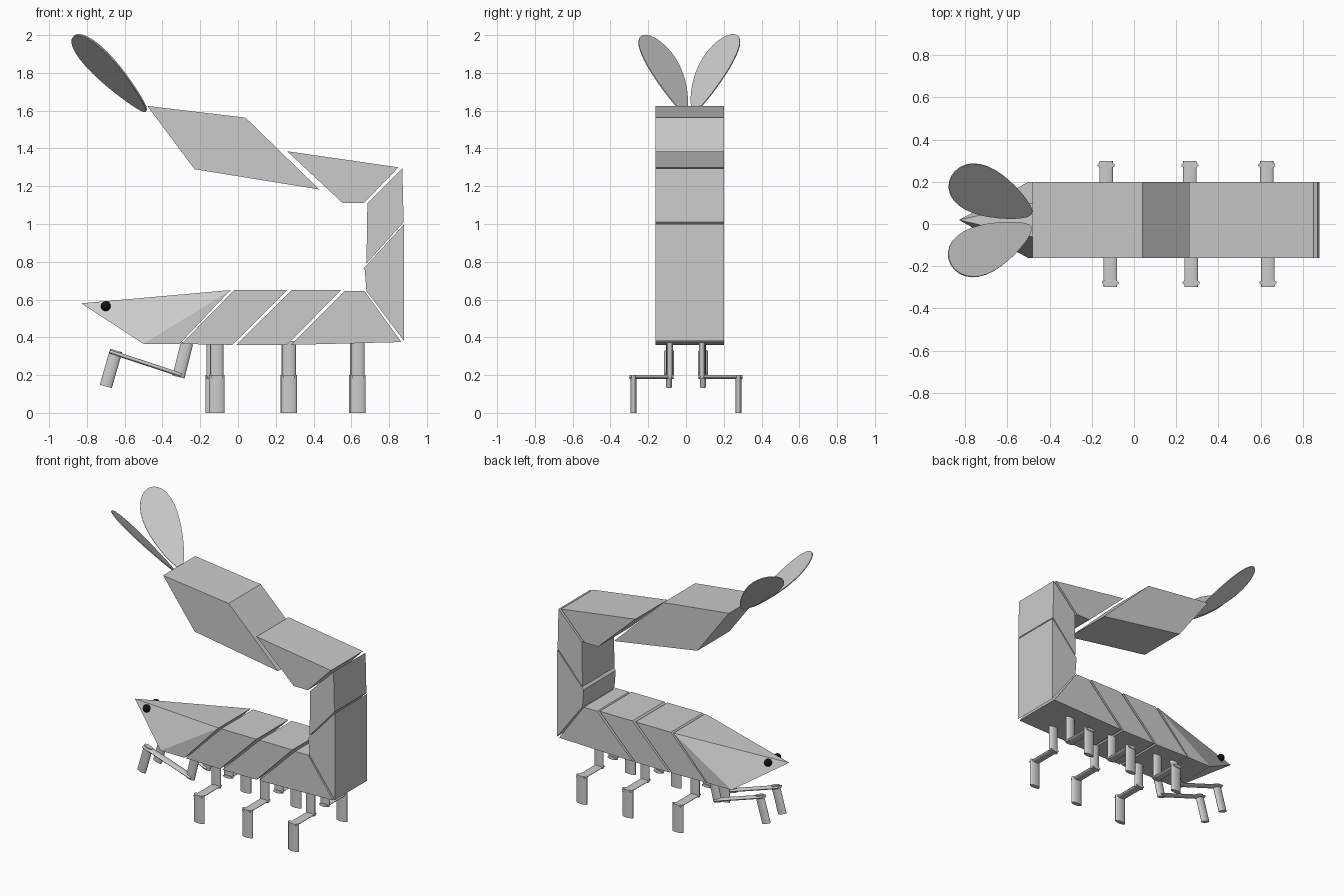
import bpy, bmesh, math
from mathutils import Vector, Matrix

cube = bpy.data.objects.get("Cube")
if cube:
    bpy.data.objects.remove(cube, do_unlink=True)


def material(name, value):
    m = bpy.data.materials.new(name)
    m.use_nodes = True
    m.diffuse_color = (value, value, value, 1)
    m.node_tree.nodes["Principled BSDF"].inputs["Base Color"].default_value = m.diffuse_color
    return m


GREY = material("shell grey", 0.6)
BLACK = material("eye black", 0.005)
MID, HALF = 0.019, 0.181      # body centre line and half width in y


def finish(name, bm, mat, smooth=False):
    bmesh.ops.recalc_face_normals(bm, faces=bm.faces[:])
    mesh = bpy.data.meshes.new(name)
    bm.to_mesh(mesh)
    bm.free()
    mesh.materials.append(mat)
    ob = bpy.data.objects.new(name, mesh)
    bpy.context.collection.objects.link(ob)
    if smooth:
        bpy.ops.object.select_all(action='DESELECT')
        bpy.context.view_layer.objects.active = ob
        ob.select_set(True)
        bpy.ops.object.shade_smooth_by_angle(angle=math.radians(40))
    return ob


def prism(name, outline, offset):
    """Extrude a closed outline of points along an offset vector."""
    bm = bmesh.new()
    face = bm.faces.new([bm.verts.new(p) for p in outline])
    ext = bmesh.ops.extrude_face_region(bm, geom=[face])
    moved = [v for v in ext["geom"] if isinstance(v, bmesh.types.BMVert)]
    bmesh.ops.translate(bm, verts=moved, vec=offset)
    return finish(name, bm, GREY)


def limb(name, start, end, wide, thin, thin_axis):
    """Flattened round rod between two points."""
    start, end, t = Vector(start), Vector(end), Vector(thin_axis)
    d = end - start
    w = d.normalized().cross(t)
    frame = Matrix((w * wide, t * thin, d)).transposed().to_4x4()
    bm = bmesh.new()
    bmesh.ops.create_cone(bm, cap_ends=True, segments=24, radius1=1, radius2=1, depth=1)
    bm.transform(Matrix.Translation((start + end) / 2) @ frame)
    finish(name, bm, GREY, smooth=True)


# Body and tail segments, side outlines in (x, z)
segments = {
    "body_front": [(-0.30, 0.365), (-0.02, 0.65), (0.26, 0.65), (-0.03, 0.36)],
    "body_middle": [(-0.01, 0.36), (0.285, 0.65), (0.545, 0.65), (0.26, 0.36)],
    "body_rear": [(0.28, 0.36), (0.565, 0.645), (0.67, 0.645), (0.865, 0.375)],
    "tail_base": [(0.68, 0.645), (0.67, 0.77), (0.88, 1.0), (0.88, 0.38)],
    "tail_upright": [(0.68, 0.79), (0.685, 1.11), (0.87, 1.295), (0.877, 1.01)],
    "tail_bend": [(0.26, 1.385), (0.85, 1.30), (0.665, 1.11), (0.555, 1.11)],
    "tail_end": [(-0.48, 1.625), (0.04, 1.563), (0.43, 1.183), (-0.23, 1.29)],
}
for name, pts in segments.items():
    prism(name, [(x, MID - HALF, z) for x, z in pts], (0, 2 * HALF, 0))

# Wedge head running to a point
bm = bmesh.new()
tip = bm.verts.new((-0.83, MID, 0.58))
side = {s: [bm.verts.new((x, MID + s * HALF, z))
            for x, z in ((-0.04, 0.65), (-0.31, 0.365), (-0.50, 0.365))] for s in (-1, 1)}
for top, back, chin in side.values():
    bm.faces.new((tip, top, chin))
    bm.faces.new((top, back, chin))
(t1, b1, c1), (t2, b2, c2) = side.values()
for f in ((tip, t1, t2), (t1, b1, b2, t2), (b1, c1, c2, b2), (tip, c1, c2)):
    bm.faces.new(f)
finish("head", bm, GREY)

for s, label in ((-1, "right"), (1, "left")):
    # Eye
    bm = bmesh.new()
    bmesh.ops.create_uvsphere(bm, u_segments=20, v_segments=12, radius=0.026)
    bmesh.ops.translate(bm, verts=bm.verts[:], vec=(-0.70, MID + s * 0.052, 0.565))
    finish(label + "_eye", bm, BLACK, smooth=True)

    # Three walking legs
    for part, x in zip(("front", "middle", "rear"), (-0.122, 0.268, 0.632)):
        x -= s * (0.01 if part == "front" else 0.003)
        leg = f"{label}_{part}_leg"
        limb(leg + "_upper", (x, s * 0.085, 0.38), (x, s * 0.085, 0.18), 0.035, 0.017, (0, 1, 0))
        limb(leg + "_link", (x, s * 0.065, 0.19), (x, s * 0.298, 0.19), 0.032, 0.011, (0, 0, 1))
        limb(leg + "_lower", (x, s * 0.278, 0.2), (x, s * 0.278, 0), 0.041, 0.016, (0, 1, 0))

    # Folded front arm
    y = s * 0.09
    arm = label + "_arm"
    limb(arm + "_upper", (-0.27, y, 0.37), (-0.315, y, 0.19), 0.033, 0.017, (0, 1, 0))
    limb(arm + "_link", (-0.30, y, 0.20), (-0.68, y, 0.325), 0.011, 0.026, (0, 1, 0))
    limb(arm + "_lower", (-0.645, y, 0.33), (-0.70, y, 0.14), 0.033, 0.017, (0, 1, 0))

    # Teardrop tail fin
    centre = Vector((-0.677, MID + s * 0.12, 1.797))
    along = Vector((-0.19, s * 0.088, 0.2))
    across = Vector((-0.055, -s * 0.103, -0.035))
    outline = []
    for i in range(32):
        a = math.tau * i / 32
        outline.append(centre + along * math.cos(a)
                       + across * math.sin(a) * (0.93 + 0.36 * math.cos(a)))
    prism(label + "_tail_fin", outline, along.cross(across).normalized() * 0.006)
